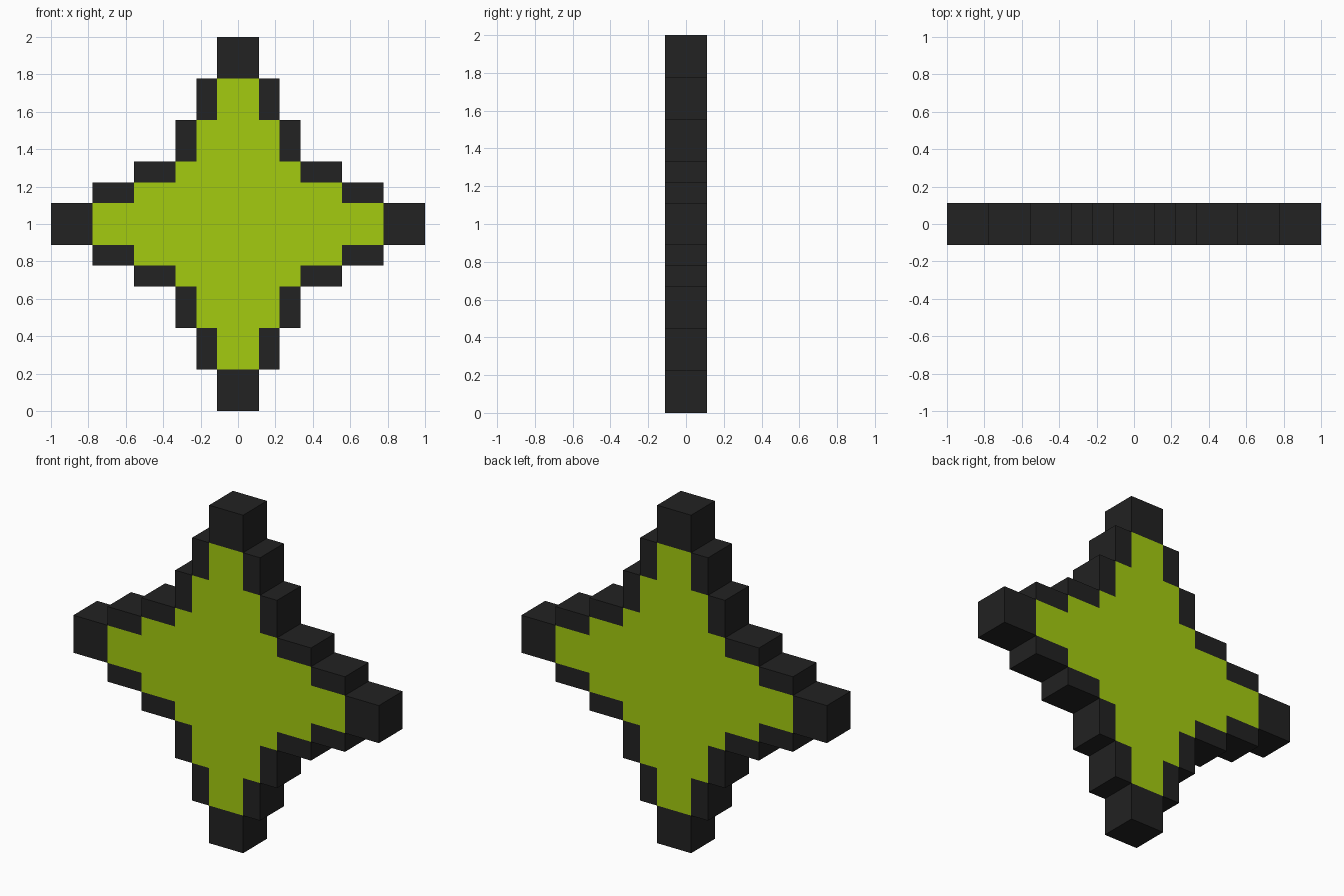
import bpy, bmesh
from mathutils import Vector

if "Cube" in bpy.data.objects:
    bpy.data.objects.remove(bpy.data.objects["Cube"])

U = 1 / 9                                   # one pixel of the star
OUTER = [9, 7, 5, 5, 5, 3, 3, 3, 3]         # placeholder widths, replaced below
# half-width of each pixel row, counted from the middle row outwards
OUTER = [9, 7, 5, 3, 3, 2, 2, 1, 1]
INNER = [7, 5, 3, 2, 2, 1, 1, 0, 0]


def row(c):
    return int(abs(c))


def material(name, rgb):
    m = bpy.data.materials.new(name)
    m.diffuse_color = (*rgb, 1)
    m.use_nodes = True
    m.node_tree.nodes["Principled BSDF"].inputs["Base Color"].default_value = m.diffuse_color
    return m


# star sheet made of square cells, on the front plane
bm = bmesh.new()
for i in range(-9, 9):
    for k in range(-9, 9):
        x, z = i + 0.5, k + 0.5
        if abs(x) < OUTER[row(z)]:
            corners = [(i, k), (i + 1, k), (i + 1, k + 1), (i, k + 1)]
            bm.faces.new([bm.verts.new((a * U, -U, 1 + b * U)) for a, b in corners])
bmesh.ops.remove_doubles(bm, verts=bm.verts, dist=1e-4)

# thickness
ext = bmesh.ops.extrude_face_region(bm, geom=bm.faces[:], use_keep_orig=True)
bmesh.ops.translate(bm, vec=(0, 2 * U, 0),
                    verts=[v for v in ext["geom"] if isinstance(v, bmesh.types.BMVert)])
bmesh.ops.recalc_face_normals(bm, faces=bm.faces)

# green centre on front and back, black rim and sides
for f in bm.faces:
    c = f.calc_center_median()
    x, z = c.x / U, (c.z - 1) / U
    f.material_index = int(abs(f.normal.y) > 0.5 and abs(x) < INNER[row(z)])

# merge cells into clean flat faces
bmesh.ops.dissolve_limit(bm, angle_limit=0.01, verts=bm.verts, edges=bm.edges,
                         delimit={'MATERIAL'})

mesh = bpy.data.meshes.new("pixel_star")
bm.to_mesh(mesh)
bm.free()
mesh.materials.append(material("black rim", (0.016, 0.016, 0.016)))
mesh.materials.append(material("lime green", (0.37, 0.597, 0.005)))
star = bpy.data.objects.new("pixel_star", mesh)
bpy.context.collection.objects.link(star)
